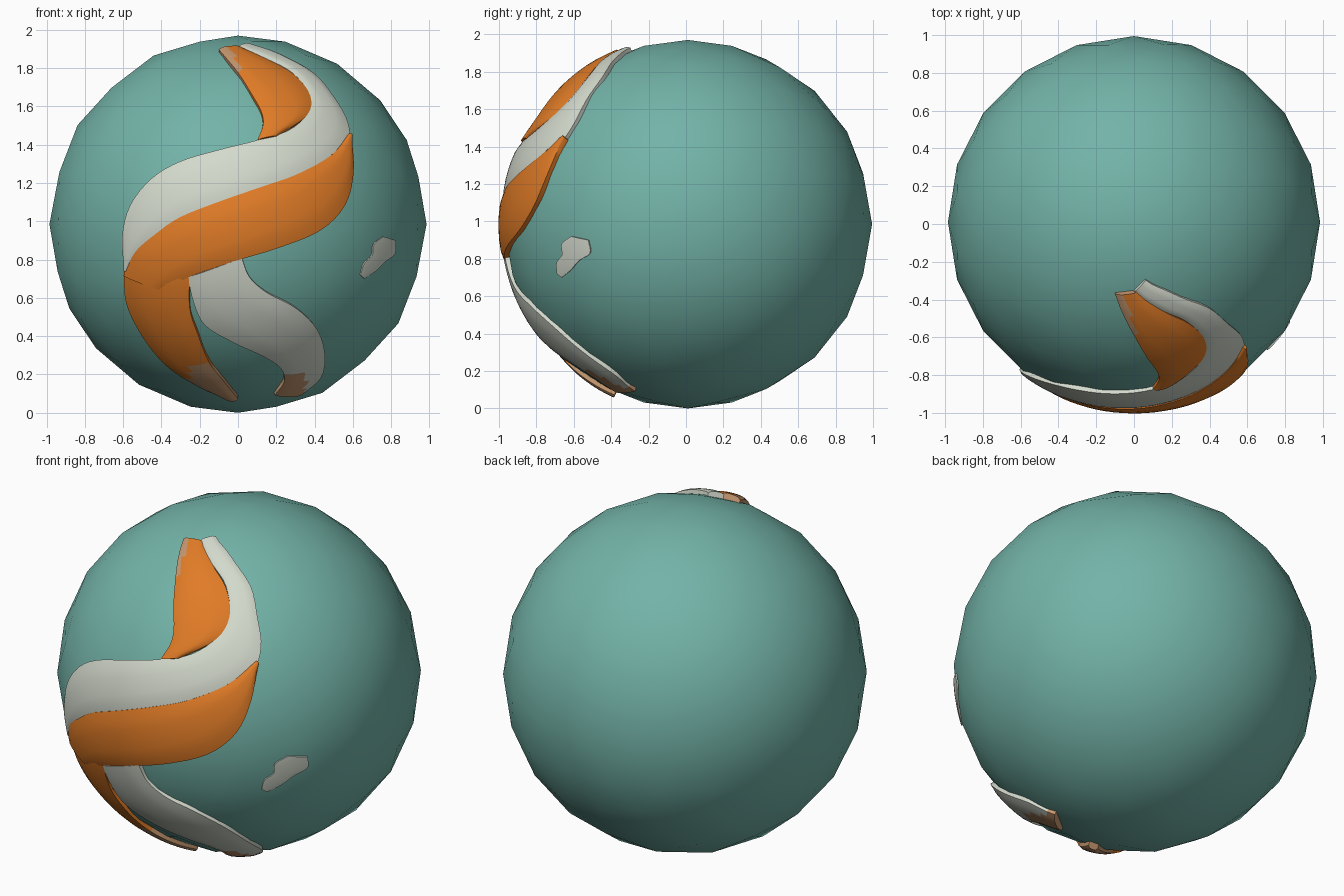
import bpy
import bmesh
from mathutils import Vector

cube = bpy.data.objects.get("Cube")
if cube:
    bpy.data.objects.remove(cube)

CENTRE = Vector((0, 0.01, 0.985))
RADIUS = 0.985


def make_material(name, colour):
    material = bpy.data.materials.new(name)
    material.use_nodes = True
    material.diffuse_color = (*colour, 1)
    for node in material.node_tree.nodes:
        if node.type == "BSDF_PRINCIPLED":
            node.inputs["Base Color"].default_value = (*colour, 1)
    return material


TEAL = make_material("teal", (0.17, 0.45, 0.39))
ORANGE = make_material("orange", (0.75, 0.2, 0.02))
WHITE = make_material("off_white", (0.66, 0.7, 0.61))
TAN = make_material("tan", (0.56, 0.31, 0.16))


def finish(name, bm, materials, angle):
    mesh = bpy.data.meshes.new(name)
    bm.to_mesh(mesh)
    bm.free()
    obj = bpy.data.objects.new(name, mesh)
    bpy.context.collection.objects.link(obj)
    for material in materials:
        mesh.materials.append(material)
    bpy.ops.object.select_all(action="DESELECT")
    obj.select_set(True)
    bpy.context.view_layer.objects.active = obj
    bpy.ops.object.shade_smooth_by_angle(angle=angle)
    return obj


def smooth_path(points, steps):
    """Catmull-Rom curve through the points."""
    pts = [Vector(p) for p in points]
    pts = [2 * pts[0] - pts[1]] + pts + [2 * pts[-1] - pts[-2]]
    path = []
    for a, b, c, d in zip(pts, pts[1:], pts[2:], pts[3:]):
        for i in range(steps):
            t = i / steps
            path.append(b + t / 2 * (c - a + t * (2 * a - 5 * b + 4 * c - d
                        + t * (3 * (b - c) + d - a))))
    return path + [pts[-2]]


def on_ball(x, z, radius):
    """Project a front-plane position on to the ball, then set its height."""
    dz = z - CENTRE.z
    y = -max(RADIUS ** 2 - x * x - dz * dz, 0.0001) ** 0.5
    return CENTRE + Vector((x, y, dz)).normalized() * radius


def ribbon(name, pairs, materials, rule=None, edge=0.994, crown=0.014, base=0.955,
           steps=4, across=6):
    """Raised band between two edges; each pair is (x, z, x, z)."""
    first = smooth_path([p[:2] for p in pairs], steps)
    second = smooth_path([p[2:] for p in pairs], steps)
    bm = bmesh.new()
    rows = []
    for a, b in zip(first, second):
        row = [bm.verts.new(on_ball(a.x, a.y, base))]
        for j in range(across + 1):
            t = j / across
            p = a.lerp(b, t)
            height = edge + crown * (1 - (2 * t - 1) ** 4)
            row.append(bm.verts.new(on_ball(p.x, p.y, height)))
        row.append(bm.verts.new(on_ball(b.x, b.y, base)))
        rows.append(row)
    for r, s in zip(rows, rows[1:]):
        for j in range(len(r) - 1):
            bm.faces.new((r[j], r[j + 1], s[j + 1], s[j]))
    # End walls
    bm.faces.new(rows[0])
    bm.faces.new(rows[-1])
    bmesh.ops.recalc_face_normals(bm, faces=bm.faces)
    top = max(bm.faces, key=lambda f: (f.calc_center_median() - CENTRE).length)
    if top.normal.dot(top.calc_center_median() - CENTRE) < 0:
        bmesh.ops.reverse_faces(bm, faces=bm.faces)
    if rule:
        for face in bm.faces:
            face.material_index = int(rule(face.calc_center_median()))
    return finish(name, bm, materials, 0.7)


# Ball
bm = bmesh.new()
bmesh.ops.create_icosphere(bm, subdivisions=3, radius=RADIUS)
ball = finish("ball", bm, [TEAL], 1.0)
ball.location = CENTRE

# Upper white band, sweeping round the crest and down to the left
ribbon("upper_white_band", [
    (0.0, 1.9, 0.06, 1.92), (0.15, 1.84, 0.21, 1.87), (0.28, 1.77, 0.39, 1.77),
    (0.37, 1.66, 0.5, 1.64), (0.36, 1.56, 0.57, 1.51), (0.26, 1.47, 0.56, 1.4),
    (0.1, 1.42, 0.4, 1.28), (-0.1, 1.37, 0.15, 1.18), (-0.3, 1.31, -0.1, 1.09),
    (-0.45, 1.22, -0.3, 1.01), (-0.56, 1.08, -0.43, 0.92),
    (-0.6, 0.92, -0.52, 0.83), (-0.59, 0.75, -0.575, 0.74)], [WHITE], crown=0.01)

# Orange crest with a tan left edge
ribbon("orange_crest", [
    (-0.1, 1.89, 0.02, 1.9), (0.0, 1.77, 0.15, 1.84), (0.07, 1.66, 0.29, 1.76),
    (0.12, 1.57, 0.375, 1.65), (0.13, 1.5, 0.36, 1.55), (0.1, 1.42, 0.2, 1.44)],
    [ORANGE, TAN], lambda c: c.z > 1.66 and c.x < 0.06 - (c.z - 1.66) * 0.4)

# Lower white band, tucked under the orange one
ribbon("lower_white_band", [
    (0.02, 0.81, -0.26, 0.71), (0.06, 0.71, -0.23, 0.58), (0.15, 0.63, -0.17, 0.46),
    (0.3, 0.55, -0.02, 0.37), (0.41, 0.44, 0.13, 0.3), (0.45, 0.31, 0.22, 0.24),
    (0.43, 0.19, 0.24, 0.17), (0.33, 0.1, 0.19, 0.1)],
    [WHITE, TAN], lambda c: c.z < 0.2 and c.x < 0.36, crown=0.01)

# Main orange band
ribbon("main_orange_band", [
    (0.57, 1.45, 0.585, 1.44), (0.48, 1.34, 0.595, 1.25), (0.3, 1.24, 0.55, 1.08),
    (0.1, 1.17, 0.42, 0.95), (-0.1, 1.1, 0.2, 0.86), (-0.3, 1.02, 0.0, 0.8),
    (-0.43, 0.93, -0.18, 0.74), (-0.53, 0.84, -0.28, 0.7),
    (-0.59, 0.72, -0.38, 0.64)], [ORANGE], edge=1.0, crown=0.013)

# Orange tail below it, fading to tan at the tip
ribbon("orange_tail", [
    (-0.59, 0.76, -0.25, 0.74), (-0.58, 0.58, -0.25, 0.55), (-0.5, 0.41, -0.21, 0.42),
    (-0.37, 0.25, -0.15, 0.27), (-0.2, 0.14, -0.08, 0.18), (-0.06, 0.08, 0.0, 0.08)],
    [ORANGE, TAN], lambda c: c.z < 0.26 and c.x > -0.26)

# Small pale patch on the left side
ribbon("side_patch", [
    (0.64, 0.72, 0.66, 0.7), (0.66, 0.78, 0.72, 0.74), (0.7, 0.82, 0.77, 0.79),
    (0.71, 0.88, 0.82, 0.83), (0.76, 0.92, 0.825, 0.9)],
    [WHITE], edge=0.986, crown=0.001, base=0.978)
